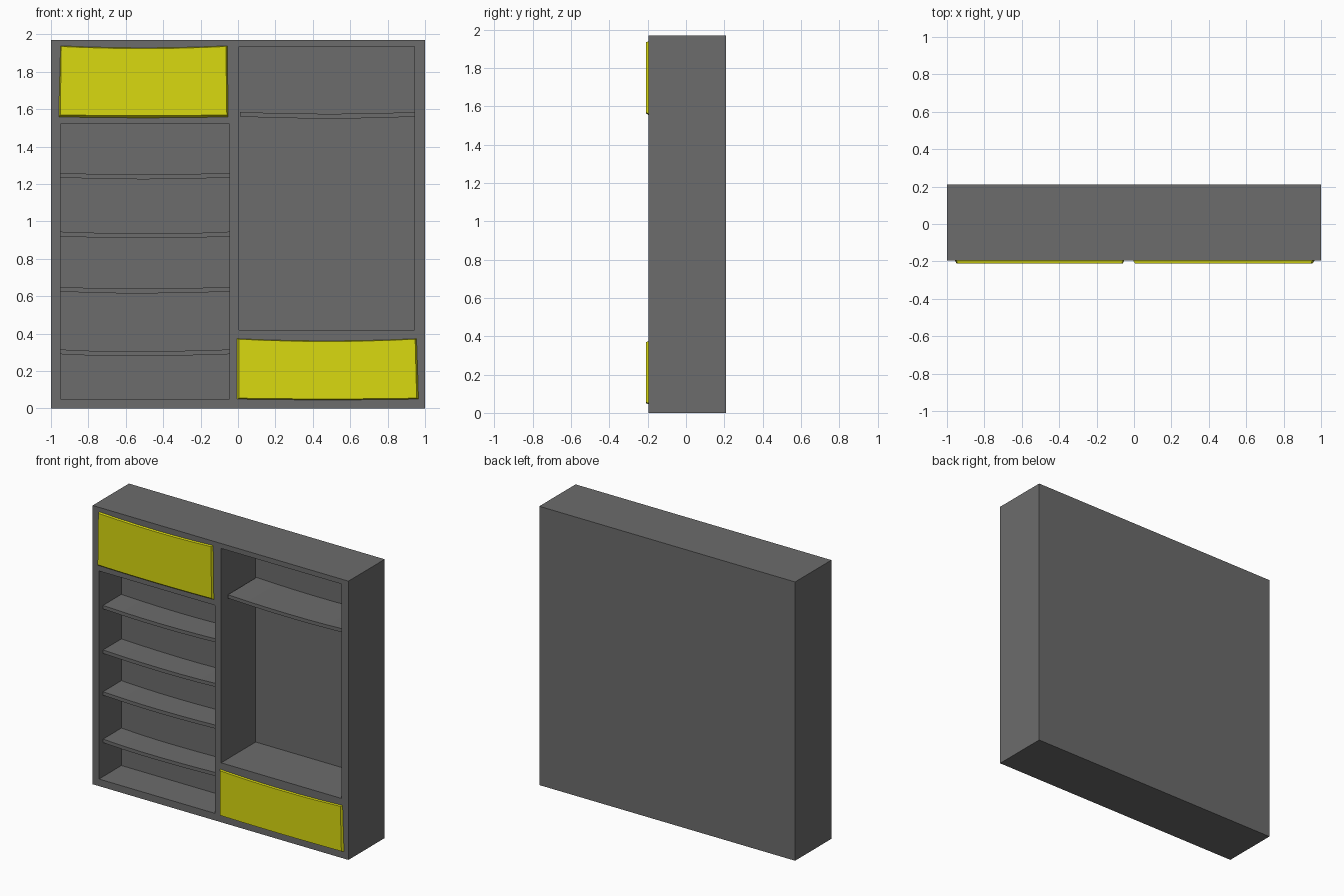
import bpy, bmesh
from mathutils import Vector

cube = bpy.data.objects.get("Cube")
if cube:
    bpy.data.objects.remove(cube)


def material(name, color):
    m = bpy.data.materials.new(name)
    m.use_nodes = True
    m.diffuse_color = color
    m.node_tree.nodes["Principled BSDF"].inputs["Base Color"].default_value = color
    return m


grey = material("dark_grey", (0.15, 0.15, 0.15, 1))
yellow = material("yellow", (0.7, 0.7, 0.005, 1))


def add_object(name, bm, mat):
    bmesh.ops.recalc_face_normals(bm, faces=bm.faces)
    mesh = bpy.data.meshes.new(name)
    bm.to_mesh(mesh)
    bm.free()
    mesh.materials.append(mat)
    obj = bpy.data.objects.new(name, mesh)
    bpy.context.collection.objects.link(obj)
    return obj


def box(name, x, y, z, mat):
    bm = bmesh.new()
    bmesh.ops.create_cube(bm, size=1)
    for v in bm.verts:
        v.co = [r[0] if c < 0 else r[1] for c, r in zip(v.co, (x, y, z))]
    return add_object(name, bm, mat)


def sagging_board(name, front, back, y, mat, sag_top, sag_bottom, middle=0.5, steps=6):
    """Board lofted left to right; each quad is ((xl, xr, z) bottom, (xl, xr, z) top)."""
    bm = bmesh.new()
    rings = []
    for i in range(steps + 1):
        t = i / steps
        # sag curve with its lowest point at the chosen fraction of the width
        u = t / middle if t < middle else (1 - t) / (1 - middle)
        dip = u * (2 - u)
        ring = []
        for (xl, xr, z), depth, sag in (
            (back[0], y[1], sag_bottom), (front[0], y[0], sag_bottom),
            (front[1], y[0], sag_top), (back[1], y[1], sag_top),
        ):
            ring.append(bm.verts.new(Vector((xl + (xr - xl) * t, depth, z - sag * dip))))
        rings.append(ring)
    for a, b in zip(rings, rings[1:]):
        for k in range(4):
            n = (k + 1) % 4
            bm.faces.new((a[k], a[n], b[n], b[k]))
    bm.faces.new(rings[0])
    bm.faces.new(rings[-1])
    return add_object(name, bm, mat)


# Solid cabinet body with two open compartments
LEFT_BACK, RIGHT_BACK = 0.055, 0.19
body = box("cabinet_body", (-1, 1), (-0.195, 0.21), (0, 1.97), grey)
cutters = [
    box("shelf_recess", (-0.95, -0.045), (-0.4, LEFT_BACK), (0.05, 1.52), grey),
    box("wardrobe_recess", (0.005, 0.945), (-0.4, RIGHT_BACK), (0.42, 1.935), grey),
]
bpy.context.view_layer.objects.active = body
for cutter in cutters:
    cutter.hide_render = True
    mod = body.modifiers.new(cutter.name, "BOOLEAN")
    mod.operation, mod.solver, mod.object = "DIFFERENCE", "EXACT", cutter
    bpy.ops.object.modifier_apply(modifier=mod.name)
for cutter in cutters:
    bpy.data.objects.remove(cutter)


# Shelves, each bowed slightly downwards
def shelf(name, x, y, top, middle):
    quad = ((*x, top - 0.025), (*x, top))
    sagging_board(name, quad, quad, y, grey, 0.01, 0.01, middle)


for i, (top, middle) in enumerate(((0.315, 0.4), (0.65, 0.45), (0.945, 0.55), (1.26, 0.47))):
    shelf(f"small_shelf_{i + 1}", (-0.951, -0.044), (-0.15, LEFT_BACK + 0.002), top, middle)
shelf("wardrobe_shelf", (0.012, 0.946), (-0.13, RIGHT_BACK + 0.002), 1.585, 0.52)

# Drawer fronts with tapered edges
sagging_board("upper_drawer",
              ((-0.95, -0.06, 1.57), (-0.945, -0.065, 1.935)),
              ((-0.96, -0.05, 1.555), (-0.95, -0.055, 1.94)),
              (-0.21, -0.19), yellow, 0.011, 0.005)
sagging_board("lower_drawer",
              ((0.005, 0.955, 0.055), (0.005, 0.947, 0.37)),
              ((-0.008, 0.968, 0.048), (-0.008, 0.957, 0.374)),
              (-0.21, -0.19), yellow, 0.012, 0.004)
